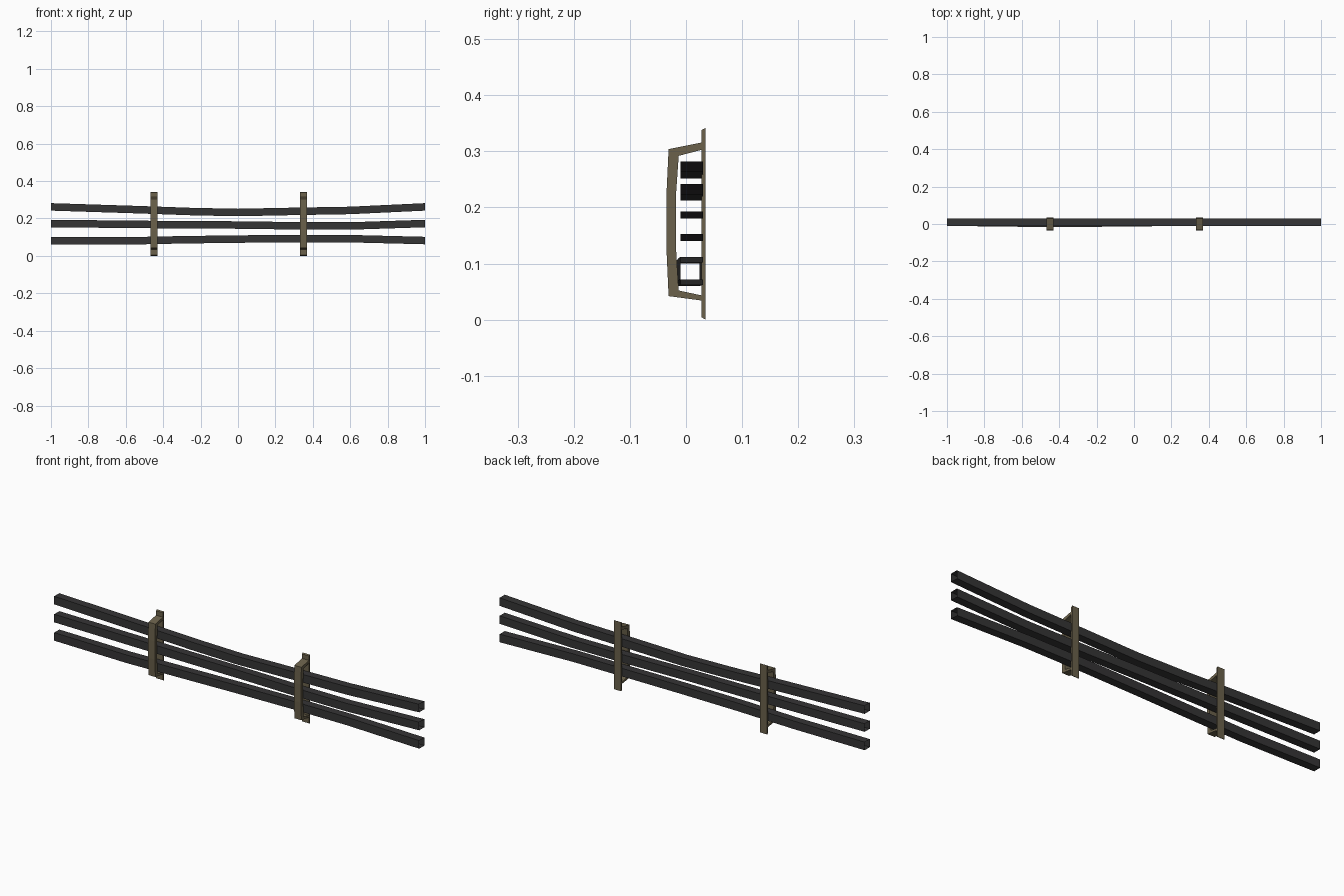
import bpy, bmesh

if "Cube" in bpy.data.objects:
    bpy.data.objects.remove(bpy.data.objects["Cube"])

def material(name, rgb):
    m = bpy.data.materials.new(name)
    m.diffuse_color = (*rgb, 1)
    m.use_nodes = True
    m.node_tree.nodes["Principled BSDF"].inputs["Base Color"].default_value = m.diffuse_color
    return m

CABLE = material("dark rubber", (0.036, 0.035, 0.036))
METAL = material("olive metal", (0.145, 0.12, 0.07))

def finish(name, bm, mat):
    bmesh.ops.recalc_face_normals(bm, faces=bm.faces)
    me = bpy.data.meshes.new(name)
    bm.to_mesh(me)
    bm.free()
    me.materials.append(mat)
    ob = bpy.data.objects.new(name, me)
    bpy.context.collection.objects.link(ob)
    return ob

# Square open-ended cable swept along x through (x, y, z) points
def cable(name, path, r=0.02):
    bm = bmesh.new()
    prev = None
    for x, y, z in path:
        ring = [bm.verts.new((x, y + a * r, z + b * r))
                for a, b in ((-1, -1), (1, -1), (1, 1), (-1, 1))]
        if prev:
            for i in range(4):
                j = (i + 1) % 4
                bm.faces.new((prev[i], prev[j], ring[j], ring[i]))
        prev = ring
    finish(name, bm, CABLE)

# Closed (y, z) outline extruded along x
def extrude_profile(name, outline, x, width):
    bm = bmesh.new()
    face = bm.faces.new([bm.verts.new((x - width / 2, y, z)) for y, z in outline])
    res = bmesh.ops.extrude_face_region(bm, geom=[face])
    bmesh.ops.translate(bm, vec=(width, 0, 0),
                        verts=[v for v in res["geom"] if isinstance(v, bmesh.types.BMVert)])
    finish(name, bm, METAL)

# Three sagging cables
cable("top_cable", [(-1, .01, .262), (-.5, .01, .246), (-.25, .01, .237), (0, .01, .232),
                    (.3, .01, .238), (.6, .01, .243), (1, .01, .262)])
cable("middle_cable", [(-1, .01, .173), (-.5, .01, .168), (0, .01, .165),
                       (.3, .01, .161), (.6, .01, .160), (1, .01, .173)])
cable("bottom_cable", [(-1, .01, .082), (-.6, .005, .080), (-.3, .004, .086),
                       (0, .007, .090), (.3, .01, .092), (.6, .01, .092), (1, .01, .082)])

# Wall brackets: back plate with chamfered ends and a bowed strap in front
plate = [(.028, .004), (.035, 0), (.035, .342), (.028, .338)]
strap = [(.029, .316), (-.031, .304), (-.035, .22), (-.035, .13), (-.031, .042), (.029, .034),
         (.029, .043), (-.013, .052), (-.018, .13), (-.018, .22), (-.013, .292), (.029, .303)]
for side, x in (("left", -.45), ("right", .35)):
    extrude_profile(side + "_bracket_plate", plate, x, 0.038)
    extrude_profile(side + "_bracket_strap", strap, x, 0.038)
